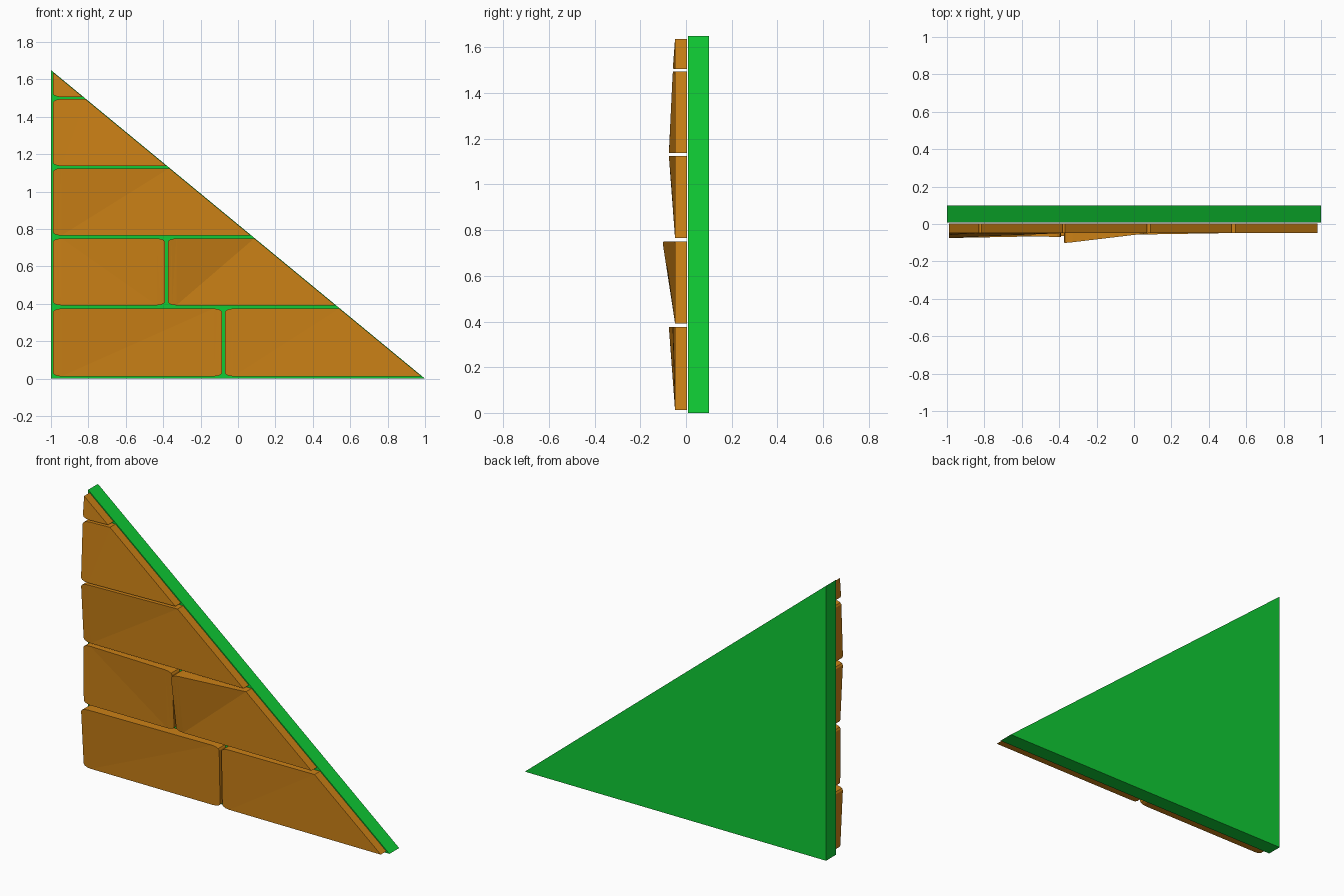
import bpy, bmesh, math
from mathutils import Vector

if "Cube" in bpy.data.objects:
    bpy.data.objects.remove(bpy.data.objects["Cube"])

H = 1.65            # wall height at the left edge
BACK, FACE = 0.004, -0.048


def slope_x(z):
    return 1 - 2 * z / H - 0.004


def material(name, rgb):
    m = bpy.data.materials.new(name)
    m.diffuse_color = (*rgb, 1)
    m.use_nodes = True
    m.node_tree.nodes["Principled BSDF"].inputs["Base Color"].default_value = m.diffuse_color
    return m


def add_object(name, bm, mat):
    bmesh.ops.recalc_face_normals(bm, faces=bm.faces)
    me = bpy.data.meshes.new(name)
    bm.to_mesh(me)
    bm.free()
    me.materials.append(mat)
    ob = bpy.data.objects.new(name, me)
    bpy.context.collection.objects.link(ob)


def prism(name, outline, back, front, mat):
    """Extrude an x-z outline between y = back and y = front(x, z)."""
    bm = bmesh.new()
    b = [bm.verts.new((x, back, z)) for x, z in outline]
    f = [bm.verts.new((x, front(x, z), z)) for x, z in outline]
    n = len(outline)
    bm.faces.new(b)
    for i in range(n):
        j = (i + 1) % n
        bm.faces.new((b[i], b[j], f[j], f[i]))
    face = bm.faces.new(f)
    bmesh.ops.triangulate(bm, faces=[face])
    add_object(name, bm, mat)


def rounded(x, z, sx, sz, rx=0.045, rz=0.02):
    """Corner arc at (x, z); sx, sz point towards the brick's middle."""
    pts = []
    for k in range(4):
        a = math.pi / 2 * k / 3
        pts.append((x + sx * rx * (1 - math.sin(a)),
                    z + sz * rz * (1 - math.cos(a))))
    # counter-clockwise order around the brick
    return pts if sx * sz < 0 else pts[::-1]


def brick(name, x0, x1, z0, z1, pull, mat):
    """x1 = None: the right end is cut by the slope. pull = bl, br, tl, tr."""
    bl, br, tl, tr = pull
    cut = x1 is None
    right = slope_x if cut else (lambda z: x1)
    corners = [((x0, z0), 1, 1, True), ((right(z0), z0), -1, 1, not cut),
               ((right(z1), z1), -1, -1, not cut), ((x0, z1), 1, -1, True)]
    outline = []
    for (x, z), sx, sz, soft in corners:
        if soft and right(z) - x0 > 0.1:
            arc = rounded(x, z, sx, sz)
            # left-bottom and right-top arcs run the opposite way round
            start_side = (x0 if sx > 0 else right(z))
            on_side_first = abs(arc[0][0] - start_side) < 1e-6
            want_side_first = sx * sz > 0
            outline += arc if on_side_first == want_side_first else arc[::-1]
        else:
            outline.append((x, z))

    def front(x, z):
        v = (z - z0) / (z1 - z0)
        u = min(1, (x - x0) / max(right(z) - x0, 1e-4))
        p = (bl * (1 - u) + br * u) * (1 - v) + (tl * (1 - u) + tr * u) * v
        return FACE - p

    # drop the zero-length edge at the apex
    clean = []
    for p in outline:
        if not clean or (Vector(p) - Vector(clean[-1])).length > 0.008:
            clean.append(p)
    prism(name, clean, BACK, front, mat)


brown = material("brick_brown", (0.6, 0.22, 0.008))
green = material("mortar_green", (0.005, 0.6, 0.035))

# Backing slab
prism("backing_wall", [(-1, 0), (1, 0), (-1, H)], 0.10, lambda x, z: 0.008, green)

# Bricks, row by row
L = -0.99
bricks = [
    (L, -0.085, 0.012, 0.375, (0, 0, 0.027, 0.01)),
    (-0.07, None, 0.012, 0.375, (0, 0, 0.01, 0)),
    (L, -0.39, 0.392, 0.75, (0, 0, 0.005, 0.022)),
    (-0.375, None, 0.392, 0.75, (0, 0, 0.055, 0)),
    (L, None, 0.765, 1.125, (0, 0, 0.027, 0)),
    (L, None, 1.137, 1.495, (0.027, 0, 0.01, 0)),
    (L, None, 1.506, 1.637, (0.01, 0, 0, 0)),
]
for i, args in enumerate(bricks):
    brick(f"brick_{i + 1}", *args, brown)
